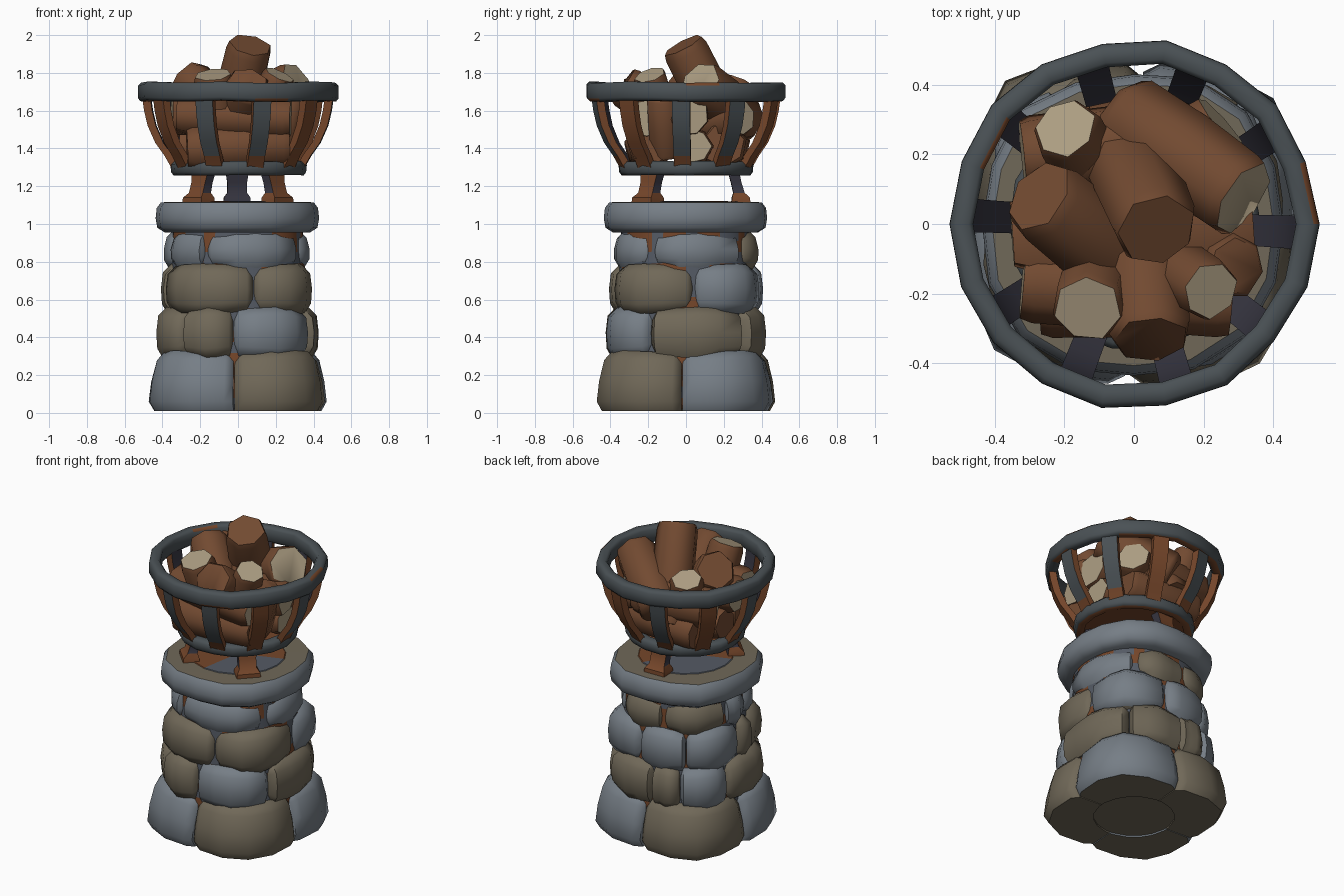
import bpy, bmesh, math, random
from mathutils import Vector

random.seed(7)
if "Cube" in bpy.data.objects:
    bpy.data.objects.remove(bpy.data.objects["Cube"])


def material(name, *rgb):
    lin = [((c / 255 + 0.055) / 1.055) ** 2.4 for c in rgb] + [1]
    m = bpy.data.materials.new(name)
    m.use_nodes = True
    m.diffuse_color = lin
    m.node_tree.nodes["Principled BSDF"].inputs["Base Color"].default_value = lin
    return m


BLUE = material("blue_grey_stone", 118, 126, 134)
BROWN = material("brown_grey_stone", 112, 104, 88)
MORTAR = material("mortar", 84, 90, 100)
RUST = material("rust", 117, 70, 42)
IRON = material("iron", 74, 81, 85)
DARK = material("dark_iron", 54, 53, 64)
WOOD = material("wood", 114, 74, 49)
CUT = material("cut_wood", 172, 157, 130)


def polar(r, deg, z, square=0):
    """Point at radius and angle; square pushes the diagonals outward."""
    a = math.radians(deg)
    r *= 1 + square * math.sin(2 * a) ** 2
    return Vector((r * math.cos(a), r * math.sin(a), z))


def finish(name, bm, mats, rule=None, angle=35):
    """Turn a bmesh into a smooth-by-angle object, colouring faces by rule."""
    bmesh.ops.recalc_face_normals(bm, faces=bm.faces)
    bm.normal_update()
    if rule:
        for f in bm.faces:
            f.material_index = rule(f)
    me = bpy.data.meshes.new(name)
    bm.to_mesh(me)
    bm.free()
    ob = bpy.data.objects.new(name, me)
    bpy.context.collection.objects.link(ob)
    for m in mats:
        me.materials.append(m)
    bpy.ops.object.select_all(action="DESELECT")
    ob.select_set(True)
    bpy.context.view_layer.objects.active = ob
    bpy.ops.object.shade_smooth_by_angle(angle=math.radians(angle))


def loft(sections, closed=False):
    """Skin a list of equal closed loops; cap the ends unless closed."""
    bm = bmesh.new()
    loops = [[bm.verts.new(p) for p in s] for s in sections]
    n = len(loops[0])
    pairs = list(zip(loops, loops[1:])) + ([(loops[-1], loops[0])] if closed else [])
    for a, b in pairs:
        for i in range(n):
            j = (i + 1) % n
            bm.faces.new((a[i], a[j], b[j], b[i]))
    if not closed:
        bm.faces.new(loops[0])
        bm.faces.new(loops[-1])
    return bm


def outward(f):
    c = f.calc_center_median()
    return f.normal.dot(Vector((c.x, c.y, 0)).normalized())


def stone(name, a0, a1, z0, z1, r0, r1, mat, bulge, square):
    """One rounded block of a course, spanning angles a0 to a1."""
    sections = []
    for t, dr, dz in ((.005, -.036, .022), (.07, 0, .006), (.3, bulge * .6, 0),
                      (.5, bulge, -.005), (.7, bulge * .6, 0), (.93, 0, .006), (.995, -.036, .022)):
        a = a0 + (a1 - a0) * t
        lo, hi = z0 + dz * (z0 > .1), z1 - dz
        j = random.uniform(-.008, .008)
        b, m, h = r0 + dr + j, (r0 + r1) / 2 + dr + j, r1 + dr + j
        prof = ((.24, lo), (b - .03, lo), (b, lo + .05), (m + .008, (lo + hi) / 2),
                (h, hi - .045), (h - .045, hi), (.24, hi))
        sections.append([polar(r, a, z, square) for r, z in prof])
    finish(name, loft(sections), [mat, BROWN], lambda f: int(f.normal.z < -.8), 58)


# Stone courses: z range, lower and upper radius, bulge, squareness, (start angle, colour)
B, N = BLUE, BROWN
courses = [
    (.01, .325, .468, .425, .078, 0, [(-93, N), (-3, B), (87, N), (177, B)]),
    (.295, .555, .408, .403, .018, .10, [(-94, B), (-28, N), (46, N), (95, N), (120, B), (162, N), (228, N)]),
    (.53, .785, .385, .38, .02, .12, [(-77, N), (6, B), (80, B), (125, B), (180, N), (198, N)]),
    (.765, .97, .375, .36, .012, .04, [(-118, B), (-30, B), (52, N), (103, N), (165, B), (195, B)]),
]
for k, (z0, z1, r0, r1, bulge, square, row) in enumerate(courses):
    ends = [a for a, _ in row[1:]] + [row[0][0] + 360]
    for i, ((a0, mat), a1) in enumerate(zip(row, ends)):
        stone(f"course_{k + 1}_stone_{i + 1}", a0, a1, z0, z1, r0, r1, mat, bulge, square)


def lathe(name, prof, n, mats, rule=None, wobble=0, ring=False, angle=35, square=0):
    """Revolve a profile in n sides; ring profiles are closed loops."""
    sections = []
    offs = [(random.uniform(-wobble, wobble), random.uniform(-wobble, wobble)) for _ in range(n)]
    if ring:
        for i, (dr, dz) in enumerate(offs):
            sections.append([polar(r + dr, 360 * i / n, z + dz * .6) for r, z in prof])
    else:
        for r, z in prof:
            sections.append([polar(r + offs[i][0] * (r > .3), 360 * i / n, z, square) for i in range(n)])
    finish(name, loft(sections, ring), mats, rule, angle)


# Mortar core showing through the joints, with rust stains
def core_rule(f):
    return 2 if f.normal.z < -.8 else int(random.random() < .45)


lathe("mortar_core", [(.392 - .003 * i, .02 + .95 * i / 16) for i in range(17)], 36,
      [MORTAR, RUST, BROWN], core_rule, square=.05)

# Capstone with a worn top
lathe("capstone", [(.2, .955), (.385, .955), (.425, .98), (.434, 1.03), (.428, 1.085), (.405, 1.115), (.2, 1.117)],
      16, [BLUE, BROWN], lambda f: int(f.normal.z > .9), .009, angle=50, square=.06)
lathe("capstone_stain", [(.29, 1.112), (.28, 1.12), (.16, 1.121), (.06, 1.121)], 18, [MORTAR, RUST],
      lambda f: int(math.sin(2.1 * math.atan2(f.calc_center_median().y, f.calc_center_median().x)) > .7))

# Basket hoops and floor
rim = [(.463, 1.665), (.478, 1.648), (.518, 1.652), (.531, 1.668), (.530, 1.735), (.514, 1.75), (.476, 1.75), (.463, 1.735)]
lathe("upper_hoop", rim, 18, [IRON, RUST],
      lambda f: int(random.random() < (.6 if f.normal.z < -.7 else .04)), .007, True, 60)
low = [(.30, 1.262), (.345, 1.258), (.358, 1.275), (.362, 1.315), (.345, 1.332), (.30, 1.328)]
lathe("lower_hoop", low, 18, [IRON, RUST], lambda f: int(f.normal.z < -.7), .004, True, 60)
lathe("basket_floor", [(.1, 1.268), (.315, 1.268), (.315, 1.29), (.1, 1.29)], 18, [RUST])


def bar(name, path, angle, width, thick, rule):
    """Flat bar following an (r, z) path in the vertical plane at angle."""
    side = polar(1, angle + 90, 0)
    sections = []
    for (r, z), w, t in zip(path, width, thick):
        sections.append([polar(r + dr * t / 2, angle, z) + side * s * w / 2
                         for dr, s in ((-1, -1), (1, -1), (1, 1), (-1, 1))])
    finish(name, loft(sections), [IRON, RUST, DARK], rule, 40)


# Ten curved basket straps, some rusted on the outside
strap_path = [(.325, 1.29), (.365, 1.36), (.415, 1.43), (.455, 1.52), (.474, 1.6), (.488, 1.70)]
for i in range(10):
    def strap_rule(f, rusty=i in (2, 4, 6, 9)):
        d = outward(f)
        if d < -.5:
            return 2
        return int(rusty or abs(d) < .5 or f.calc_center_median().z < 1.36)
    bar(f"strap_{i + 1}", strap_path, -3 + 36 * i, [.09, .09, .092, .094, .096, .096], [.043] * 6, strap_rule)


# Three splayed legs with flared feet
def leg_rule(f):
    if outward(f) < -.3:
        return 2
    return 1 if outward(f) > .4 or f.calc_center_median().z < 1.17 else 2


for name, a in (("left_leg", -44), ("right_leg", -136), ("back_leg", 91)):
    bar(name, [(.29, 1.112), (.29, 1.14), (.28, 1.165), (.265, 1.22), (.25, 1.285)], a,
        [.145, .14, .105, .105, .125], [.10, .095, .06, .055, .06], leg_rule)


def log(name, p, q, r, cut_p=False, cut_q=False):
    """Rough seven-sided log from p to q, with pale cut ends where asked."""
    p, q = Vector(p), Vector(q)
    axis = q - p
    rot = axis.to_track_quat("Z", "Y").to_matrix()
    lumps = [random.uniform(.92, 1.08) for _ in range(7)]
    spin = random.uniform(0, 50)
    sections = []
    for t, s in ((0, .9), (.06, 1), (.5, 1.03), (.94, 1), (1, .9)):
        sections.append([p + axis * t + rot @ polar(r * s * lumps[i] * random.uniform(.97, 1.03),
                                                    spin + 360 * i / 7, 0) for i in range(7)])
    d = axis.normalized()
    rule = lambda f: int((cut_q and f.normal.dot(d) > .9) or (cut_p and f.normal.dot(d) < -.9))
    finish(name, loft(sections), [WOOD, CUT], rule, 64)


# Log pile: upper logs leaning outward, then the bed of lower logs
logs = [
    ((-.06, .26, 1.42), (.065, -.02, 1.945), .125, 0, 0),
    ((-.04, .31, 1.54), (.31, .07, 1.75), .13, 0, 1),
    ((.08, -.2, 1.42), (-.27, .08, 1.77), .13, 0, 0),
    ((.02, 0, 1.5), (.05, -.33, 1.74), .118, 0, 0),
    ((.05, -.08, 1.42), (.22, -.19, 1.79), .095, 0, 1),
    ((-.09, -.1, 1.37), (-.135, -.245, 1.79), .105, 0, 1),
    ((-.12, .12, 1.37), (-.2, .275, 1.76), .098, 0, 1),
    ((-.08, 0, 1.5), (.25, .29, 1.57), .11, 0, 1),
    ((-.27, -.21, 1.40), (.27, -.19, 1.42), .12, 0, 0),
    ((-.32, -.17, 1.58), (.28, -.22, 1.56), .11, 1, 1),
    ((-.31, .04, 1.41), (.32, .04, 1.41), .105, 0, 1),
    ((-.35, -.03, 1.58), (.34, .02, 1.57), .115, 1, 1),
    ((-.25, .22, 1.41), (.25, .2, 1.42), .12, 0, 0),
    ((-.32, .2, 1.58), (.17, .25, 1.56), .12, 1, 0),
    ((.2, -.1, 1.36), (.29, -.12, 1.68), .09, 0, 0),
]
for i, args in enumerate(logs):
    log(f"log_{i + 1}", *args)
